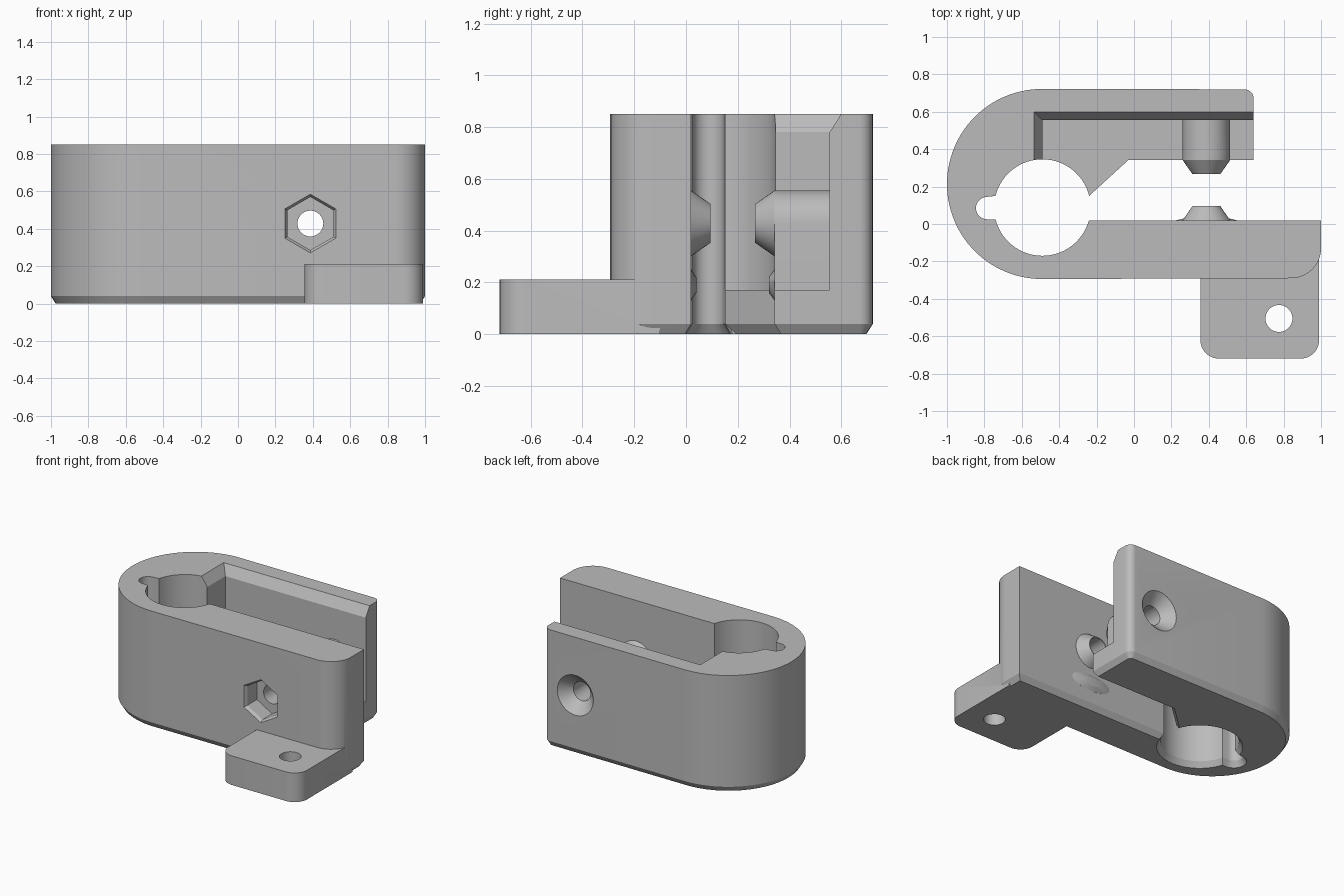
import bpy, bmesh
from math import cos, sin, radians
from mathutils import Vector

cube = bpy.data.objects.get("Cube")
if cube:
    bpy.data.objects.remove(cube)

grey = bpy.data.materials.new("plain grey")
grey.use_nodes = True
colour = (0.5, 0.5, 0.5, 1)
grey.diffuse_color = colour
grey.node_tree.nodes["Principled BSDF"].inputs["Base Color"].default_value = colour

BOLT_X, BOLT_Z = 0.387, 0.428
HEIGHT = 0.85


def arc(cx, cy, r, start, end, n=24):
    angles = [radians(start + (end - start) * i / n) for i in range(n + 1)]
    return [(cx + r * cos(a), cy + r * sin(a)) for a in angles]


def inset(points, d):
    """Move a closed outline inwards by d, with mitred corners."""
    result = []
    for i, p in enumerate(points):
        p = Vector(p)
        a = (p - Vector(points[i - 1])).normalized()
        b = (Vector(points[(i + 1) % len(points)]) - p).normalized()
        na, nb = Vector((-a.y, a.x)), Vector((-b.y, b.x))
        result.append(tuple(p + (na + nb) * d / max(1 + na.dot(nb), 0.4)))
    return result


def loft(name, rings):
    """Join rings of equal length into a closed solid."""
    bm = bmesh.new()
    loops = [[bm.verts.new(p) for p in ring] for ring in rings]
    n = len(loops[0])
    bm.faces.new(loops[0])
    bm.faces.new(loops[-1])
    for low, high in zip(loops, loops[1:]):
        for i in range(n):
            j = (i + 1) % n
            bm.faces.new((low[i], low[j], high[j], high[i]))
    bmesh.ops.recalc_face_normals(bm, faces=bm.faces)
    mesh = bpy.data.meshes.new(name)
    bm.to_mesh(mesh)
    bm.free()
    mesh.materials.append(grey)
    obj = bpy.data.objects.new(name, mesh)
    bpy.context.collection.objects.link(obj)
    return obj


def upright(name, *levels):
    return loft(name, [[(x, y, z) for x, y in pts] for z, pts in levels])


def along_y(name, *levels):
    return loft(name, [[(x, y, z) for x, z in pts] for y, pts in levels])


def turned(name, *levels, sides=40, turn=0):
    """Round or polygonal solid on the bolt axis from (y, radius) pairs."""
    return along_y(name, *[(y, arc(BOLT_X, BOLT_Z, r, turn, turn + 360, sides)[:-1])
                           for y, r in levels])


def rect(x0, x1, y0, y1):
    return [(x0, y0), (x1, y0), (x1, y1), (x0, y1)]


def combine(target, other, operation):
    mod = target.modifiers.new(operation, "BOOLEAN")
    mod.operation, mod.solver, mod.object = operation, "EXACT", other
    graph = bpy.context.evaluated_depsgraph_get()
    mesh = bpy.data.meshes.new_from_object(target.evaluated_get(graph))
    target.modifiers.clear()
    target.data = mesh
    bpy.data.objects.remove(other)


# Clamp body: round end, bore with key notch, and two jaws
outline = (arc(0.84, -0.13, 0.16, -90, 0, 12) + [(1, 0.02)]
           + arc(-0.49, 0.088, 0.258, -15.5, -165.5, 32)
           + arc(-0.785, 0.085, 0.06, -90, -270, 14)
           + arc(-0.49, 0.088, 0.258, 166, 14, 32)
           + [(-0.03, 0.342), (0.64, 0.342)]
           + arc(0.59, 0.67, 0.05, 0, 90, 8)
           + arc(-0.492, 0.214, 0.508, 90, 270, 56))
body = upright("clamp_body", (0, inset(outline, 0.025)), (0.04, outline), (HEIGHT, outline))

# Pocket in the back jaw, with a chamfered rim
floor = rect(-0.49, 1.2, 0.1, 0.555)
rim = rect(-0.578, 1.2, 0.1, 0.643)
combine(body, upright("pocket", (0.17, floor), (0.78, floor), (0.92, rim)), "DIFFERENCE")

# Mounting tab under the front jaw
tab = (arc(0.455, -0.62, 0.1, 180, 270, 10) + arc(0.89, -0.62, 0.1, 270, 360, 10)
       + [(0.99, -0.1), (0.355, -0.1)])
combine(body, upright("tab", (0, tab), (0.212, tab)), "UNION")

# Bolt boss on the back jaw, carried down to the ledge
R = 0.127
boss = arc(BOLT_X, BOLT_Z, R, 0, 180, 20) + [(BOLT_X - R, 0.1), (BOLT_X + R, 0.1)]
combine(body, along_y("boss", (0.342, boss), (0.6, boss)), "UNION")

# Cone tips facing each other across the gap
combine(body, turned("back_cone", (0.38, R), (0.342, R), (0.267, 0.075)), "UNION")
combine(body, turned("front_cone", (-0.05, R), (0.02, R), (0.095, 0.075)), "UNION")

# Shallow bumps below the cones
for y, tip, width in ((0.02, 0.04, 0.16), (0.342, 0.32, 0.11)):
    rings = []
    for level, scale in ((2 * y - tip, 1.0), (y, 1.0), (tip, 0.5)):
        ring = arc(0, 0, scale, 0, 360, 24)[:-1]
        rings.append((level, [(BOLT_X + width * u, 0.19 + 0.06 * v) for u, v in ring]))
    combine(body, along_y("bump", *rings), "UNION")

# Bolt hole, back countersink, front nut recess and tab hole
combine(body, turned("bolt_hole", (-0.5, 0.069), (0.9, 0.069)), "DIFFERENCE")
combine(body, turned("countersink", (0.64, 0.065), (0.74, 0.165)), "DIFFERENCE")
combine(body, turned("nut_recess", (-0.16, 0.142), (-0.27, 0.142), (-0.31, 0.17),
                     sides=6, turn=30), "DIFFERENCE")
hole = arc(0.775, -0.505, 0.072, 0, 360, 36)[:-1]
combine(body, upright("tab_hole", (-0.1, hole), (0.4, hole)), "DIFFERENCE")

# Smooth the curved walls and keep the edges crisp
bpy.ops.object.select_all(action="DESELECT")
body.select_set(True)
bpy.context.view_layer.objects.active = body
bpy.ops.object.shade_smooth_by_angle(angle=radians(25))
